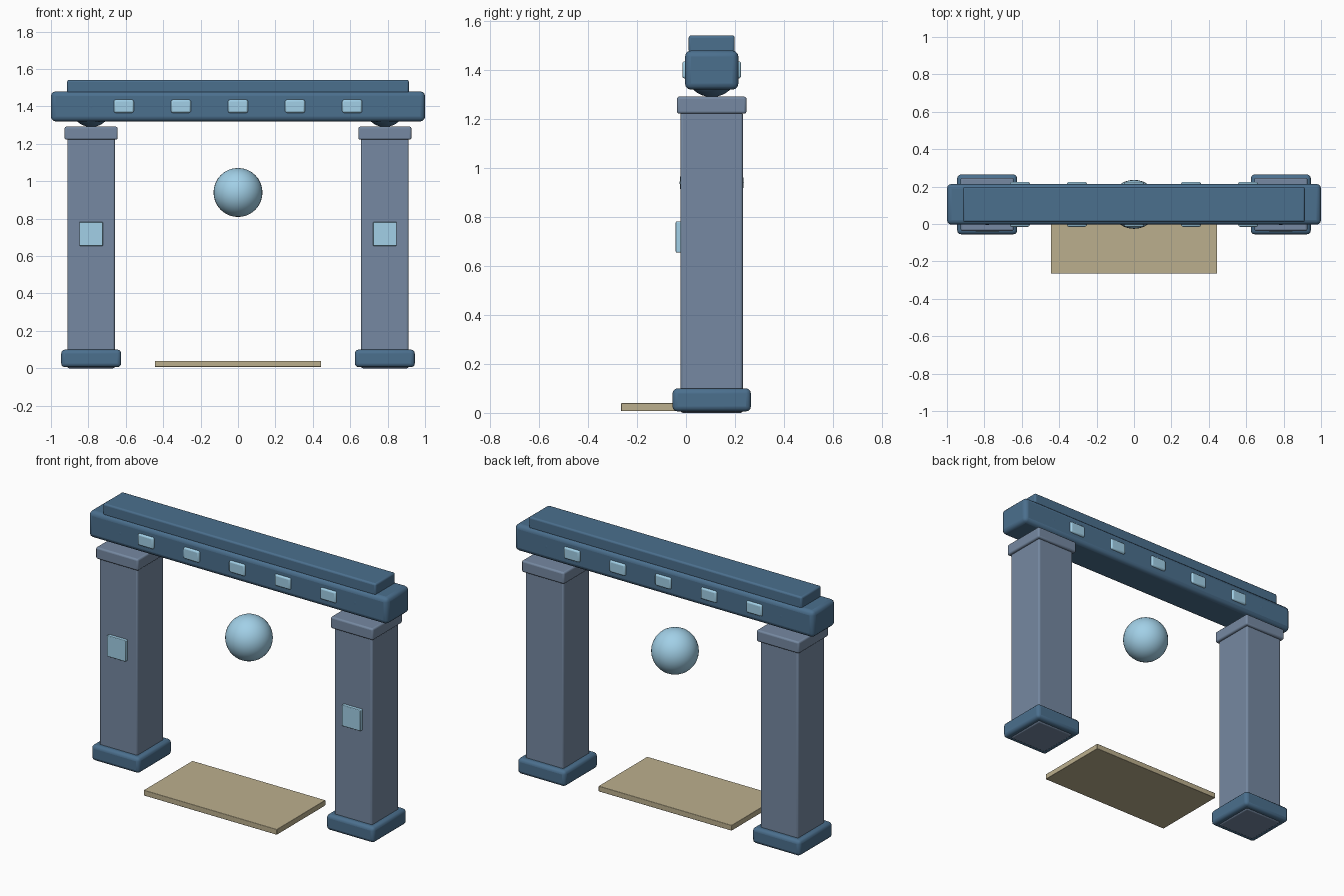
import bpy

if "Cube" in bpy.data.objects:
    bpy.data.objects.remove(bpy.data.objects["Cube"])

YC = 0.105  # depth centre of the gate


def material(name, rgb):
    m = bpy.data.materials.new(name)
    m.diffuse_color = (*rgb, 1)
    m.use_nodes = True
    m.node_tree.nodes["Principled BSDF"].inputs["Base Color"].default_value = m.diffuse_color
    return m


NAVY = material("navy", (0.07, 0.16, 0.27))
STONE = material("blue_grey", (0.18, 0.25, 0.36))
GLOW = material("light_blue", (0.36, 0.63, 0.80))
SAND = material("sand", (0.50, 0.43, 0.27))


def finish(obj, name, mat):
    obj.name = name
    obj.data.materials.append(mat)
    bpy.ops.object.shade_smooth_by_angle()
    return obj


def box(name, x, y, z, mat, bevel=0.0):
    """Box from (min, max) pairs with optional rounded edges."""
    spans = (x, y, z)
    bpy.ops.mesh.primitive_cube_add(size=1, location=[(a + b) / 2 for a, b in spans])
    obj = bpy.context.object
    obj.scale = [b - a for a, b in spans]
    bpy.ops.object.transform_apply(location=False, rotation=False, scale=True)
    if bevel:
        mod = obj.modifiers.new("bevel", 'BEVEL')
        mod.width = bevel
        mod.segments = 3
    return finish(obj, name, mat)


def ball(name, loc, r, mat):
    bpy.ops.mesh.primitive_uv_sphere_add(segments=32, ring_count=16, radius=r, location=loc)
    return finish(bpy.context.object, name, mat)


def around(c, half):
    return (c - half, c + half)


# Pillars: base, shaft, cap, joint ball and front panel on each side
for side, s in (("left", -1), ("right", 1)):
    x = s * 0.785
    box(side + "_base", around(x, 0.16), around(YC, 0.16), (0.006, 0.10), NAVY, 0.02)
    box(side + "_pillar", around(x, 0.127), around(YC, 0.127), (0, 1.23), STONE, 0.01)
    box(side + "_cap", around(x, 0.142), around(YC, 0.142), (1.222, 1.292), STONE, 0.01)
    ball(side + "_joint", (x, YC, 1.40), 0.11, NAVY)
    box(side + "_panel", around(x, 0.063), (-0.042, 0.0), (0.655, 0.782), GLOW, 0.004)

# Lintel beam and the slab on top
box("beam", (-1, 1), around(YC, 0.109), (1.32, 1.48), NAVY, 0.025)
box("top_slab", (-0.913, 0.913), around(YC, 0.094), (1.47, 1.542), NAVY, 0.01)

# Row of small lights showing on both faces of the beam
for i in range(5):
    box(f"beam_light_{i + 1}", around((i - 2) * 0.305, 0.053), around(YC, 0.12),
        (1.366, 1.436), GLOW, 0.01)

# Floating orb and doorstep
ball("orb", (0, YC, 0.94), 0.131, GLOW)
box("doorstep", (-0.445, 0.445), (-0.265, 0.20), (0.007, 0.04), SAND, 0.003)
